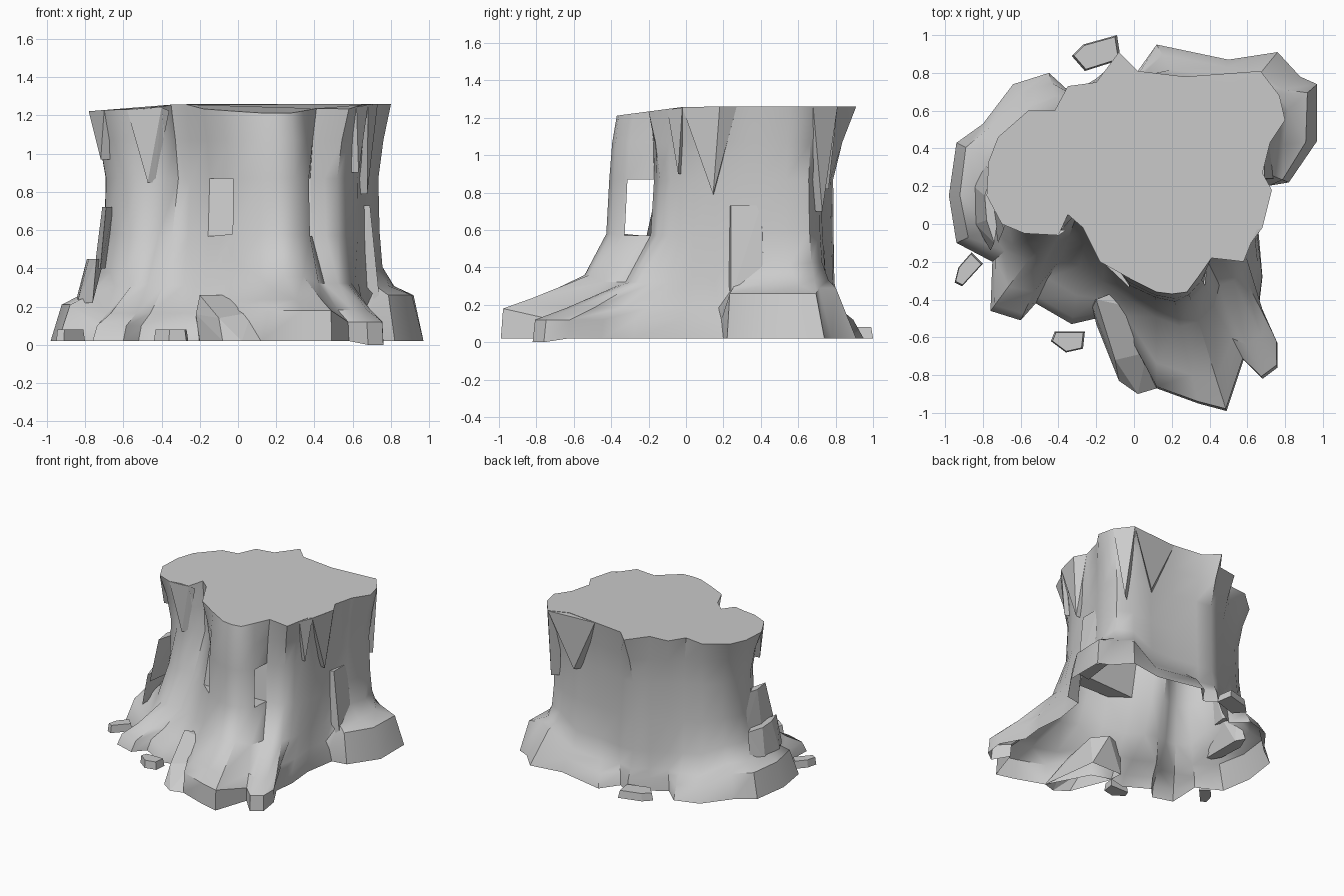
import bpy
import bmesh
import math
from mathutils import Vector

default_cube = bpy.data.objects.get("Cube")
if default_cube:
    bpy.data.objects.remove(default_cube, do_unlink=True)

# One plain grey for the whole stump
grey = bpy.data.materials.new("plain grey")
grey.use_nodes = True
colour = (0.6, 0.6, 0.6, 1.0)
grey.diffuse_color = colour
grey.node_tree.nodes["Principled BSDF"].inputs["Base Color"].default_value = colour

CENTRE = Vector((0, 0.2))
GROUND = 0.02


def finish(bm, name, smooth_angle=None):
    """Turn a bmesh into a named, coloured object."""
    mesh = bpy.data.meshes.new(name)
    bm.to_mesh(mesh)
    bm.free()
    mesh.materials.append(grey)
    obj = bpy.data.objects.new(name, mesh)
    bpy.context.scene.collection.objects.link(obj)
    if smooth_angle:
        bpy.ops.object.select_all(action="DESELECT")
        obj.select_set(True)
        bpy.context.view_layer.objects.active = obj
        bpy.ops.object.shade_smooth_by_angle(angle=math.radians(smooth_angle))
    return obj


def hull(name, points, open_base=False):
    """Faceted chunk wrapped around a few points."""
    bm = bmesh.new()
    for point in points:
        bm.verts.new(point)
    result = bmesh.ops.convex_hull(bm, input=bm.verts)
    loose = set(result["geom_interior"] + result["geom_unused"])
    bmesh.ops.delete(bm, geom=[v for v in loose if isinstance(v, bmesh.types.BMVert)], context="VERTS")
    bmesh.ops.recalc_face_normals(bm, faces=bm.faces)
    if open_base:
        under = [f for f in bm.faces if f.normal.z < -0.9]
        bmesh.ops.delete(bm, geom=under, context="FACES")
    return finish(bm, name)


def outline(flat):
    return [Vector((x, y)) / 100 for x, y in zip(flat[::2], flat[1::2])]


def clamp(value):
    return max(0.0, min(1.0, value))


def scaled(point, factor):
    return CENTRE + (point - CENTRE) * factor


def softened(points):
    """Average every point with its neighbours around the loop."""
    n = len(points)
    return [(points[i - 1] + 2 * p + points[(i + 1) % n]) / 4 for i, p in enumerate(points)]


# Cut rim and root outlines, matched column by column, in hundredths
rim = outline([
    -2, -29, 12, -36, 20, -37, 28, -36, 34, -28, 41, -18, 50, -19, 58, -20, 62, -10,
    65, -3, 68, -2, 73, 18, 68, 27, 72, 43, 80, 55, 77, 68, 67, 81, 52, 75,
    27, 78, 2, 81, -8, 91, -20, 75, -35, 73, -42, 60, -56, 60, -72, 46, -77, 33,
    -78, 15, -70, 0, -58, -5, -48, -5, -40, -6, -35, 5, -27, -2, -18, -20])
roots = outline([
    -5, -55, 12, -87, 34, -95, 49, -99, 58, -72, 68, -82, 76, -76, 76, -63, 66, -45,
    68, -28, 66, -5, 70, 20, 82, 22, 97, 44, 97, 74, 88, 78, 76, 91, 50, 87,
    12, 95, 2, 81, -8, 87, -20, 77, -33, 69, -45, 80, -64, 74, -80, 53, -94, 43,
    -98, 15, -94, -10, -75, -20, -76, -46, -60, -51, -52, -42, -33, -53, -20, -50])
count = len(rim)
soft_roots = softened(roots)


def pinch(p):
    """Waist narrowing: bulging front column, flat left panel, narrow elsewhere."""
    if p.y < -0.25:
        return 1.08
    return 0.95 if p.x > 0.6 and 0.2 < p.y < 0.7 else 0.91


waist = [scaled(soft, pinch(p)) for p, soft in zip(rim, softened(rim))]


def rim_height(p):
    return 1.26 - 0.05 * clamp(-p.y / 0.38) - 0.04 * clamp((-p.x - 0.3) / 0.5)


def root_profile(p):
    """Height of the root edge, then how far the rings above it spread."""
    if p.y < -0.15 and p.x < -0.15:
        return 0.1, (0.93, 0.7, 0.42, 0.18)
    if p.y < -0.15:
        return (0.12 if p.x > 0.55 else 0.18), (0.98, 0.72, 0.25, 0.03)
    if p.x > 0.7 and p.y > 0.75:
        return 0.29, (0.45, 0.25, 0.1, 0.03)
    if p.x > 0.75:
        return 0.26, (0.78, 0.35, 0.1, 0.03)
    if p.x < -0.75:
        return 0.21, (0.8, 0.45, 0.15, 0.03)
    return 0.12, (0.75, 0.4, 0.15, 0.05)


def column(i):
    """One vertical line of the trunk, from root edge to rim."""
    top, mid, foot = rim[i], waist[i], roots[i]
    lip, spreads = root_profile(foot)
    yield *foot, (0 if foot.x > 0.6 and foot.y < -0.7 else GROUND)
    for k, (climb, spread) in enumerate(zip((0, 0.12, 0.38, 0.85), spreads)):
        target = soft_roots[i] if k > 1 else foot
        yield *mid.lerp(target, spread), lip + (0.65 - lip) * climb
    yield *mid, 0.87
    yield *mid.lerp(top, 0.4), 1.07
    yield *top, rim_height(top)


# Trunk: open-bottomed shell with spreading roots and a flat cut top
bm = bmesh.new()
columns = [[bm.verts.new(p) for p in column(i)] for i in range(count)]
hollow_columns = (count - 1, 4)
hollow_ring = 4
mouths = []
for i in range(count):
    a, b = columns[i], columns[(i + 1) % count]
    for k in range(len(a) - 1):
        quad = (a[k], b[k], b[k + 1], a[k + 1])
        if k == hollow_ring and i in hollow_columns:
            mouths.append(quad)
        else:
            bm.faces.new(quad)
bm.faces.new([c[-1] for c in columns])

# Hollow running through the trunk behind the front column
near, far = mouths
far = (far[1], far[0], far[3], far[2])
for k in range(4):
    n = (k + 1) % 4
    bm.faces.new((near[k], far[k], far[n], near[n]))
finish(bm, "trunk", 42)


# Torn bark shards hanging from the rim
def bark_shard(name, first, last, tip_height):
    edge = rim[first:last + 1]
    points = [(*p, rim_height(p) - 0.003) for p in edge]
    points += [(*scaled(p, 0.9), rim_height(p) - 0.02) for p in edge]
    tip = scaled(sum(edge, Vector((0, 0))) / len(edge), 0.97)
    points += [(*tip, tip_height), (*scaled(tip, 0.92), tip_height)]
    hull(name, points)


for number, shard in enumerate(((29, 31, 0.85), (27, 28, 0.97), (8, 10, 0.9),
                                (10, 12, 0.79), (15, 16, 0.7), (16, 18, 0.82))):
    bark_shard(f"bark_shard_{number}", *shard)


# Broken bark plates leaning on the trunk, each a lower and upper outline
def plate(name, low, low_z, high, high_z):
    hull(name, [(*p, low_z) for p in outline(low)] + [(*p, high_z) for p in outline(high)])


plate("right_bark_plate", [-80, 32, -85, 20, -84, 0, -76, -14, -76, 25], 0.22,
      [-75, 28, -79, 15, -78, 2, -74, -10, -70, 15], 0.45)
plate("right_inner_plate", [-71, 28, -75, 10, -72, -10, -68, 20], 0.4,
      [-68, 22, -71, 10, -69, -3, -65, 12], 0.72)
plate("left_bark_splinter", [62, 22, 74, 24, 73, 42, 66, 52], 0.24,
      [60, 23, 69, 24, 69, 40, 62, 44], 0.73)

# Blunt root lump at the front
hull("front_root", [(*p, GROUND) for p in outline([-21, -40, -20, -53, -8, -83, 2, -90, 12, -87, 6, -40])]
     + [(*p, 0.26) for p in outline([-20, -40, -5, -34, 4, -45])]
     + [(-0.22, -0.44, 0.16), (0.07, -0.68, 0.17), (-0.1, -0.72, 0.14)], open_base=True)

# Loose chips lying on the ground
chips = {
    "right_chip": [-95, -31, -91, -33, -80, -21, -86, -15, -93, -23],
    "front_chip": [-44, -62, -36, -68, -27, -66, -26, -57, -42, -57],
    "back_chip": [-33, 89, -26, 81, -7, 87, -9, 100, -27, 95],
}
for name, flat in chips.items():
    base = outline(flat)
    core = sum(base, Vector((0, 0))) / len(base)
    hull(name, [(*p, GROUND) for p in base] + [(*core.lerp(p, 0.9), 0.08) for p in base])
